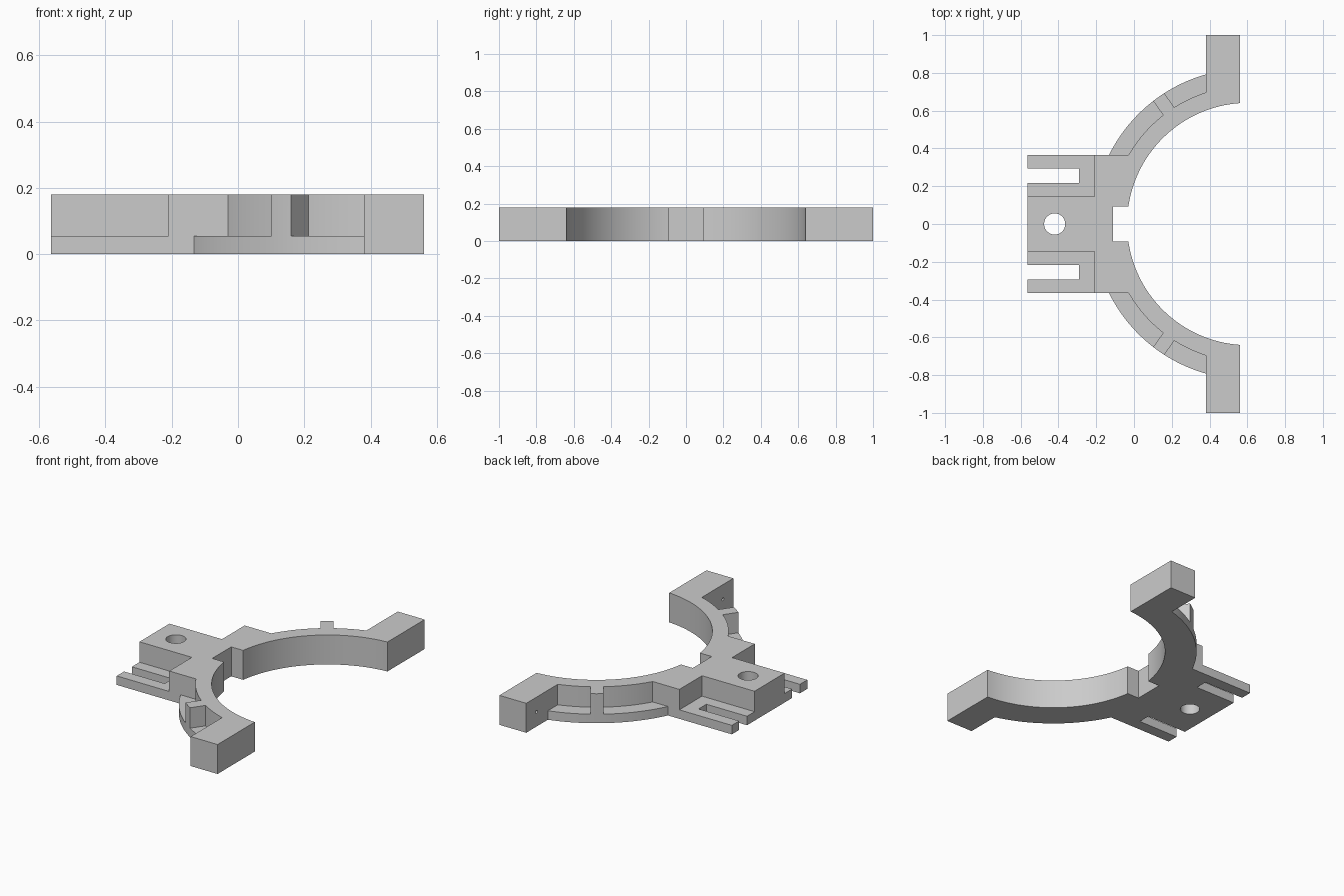
import bpy
import bmesh
from math import sin, cos, asin, acos, pi, radians
from mathutils import Matrix

if "Cube" in bpy.data.objects:
    bpy.data.objects.remove(bpy.data.objects["Cube"], do_unlink=True)

CX = 0.605                                # centre of the clamp ring
R_IN, R_MID, R_OUT, R_CUT = 0.6415, 0.7315, 0.823, 0.87
HEIGHT, LEDGE = 0.18, 0.055
BLOCK_Y, PAD_X, END_X, BACK_X = 0.364, 0.38, 0.562, -0.565
RIB, RIB_HALF = radians(125.2), 0.036

grey = bpy.data.materials.new("plain grey")
grey.use_nodes = True
grey.diffuse_color = (0.6, 0.6, 0.6, 1)
grey.node_tree.nodes["Principled BSDF"].inputs["Base Color"].default_value = (0.6, 0.6, 0.6, 1)


def arc(r, a, b, n=40):
    return [(CX + r * cos(a + (b - a) * i / n), r * sin(a + (b - a) * i / n))
            for i in range(n + 1)]


def flip(points):
    return [(x, -y) for x, y in reversed(points)]


def finish(name, bm):
    bmesh.ops.recalc_face_normals(bm, faces=bm.faces[:])
    mesh = bpy.data.meshes.new(name)
    bm.to_mesh(mesh)
    bm.free()
    mesh.materials.append(grey)
    obj = bpy.data.objects.new(name, mesh)
    bpy.context.collection.objects.link(obj)
    return obj


def prism(name, points, z0, z1):
    bm = bmesh.new()
    face = bm.faces.new([bm.verts.new((x, y, z0)) for x, y in points])
    top = bmesh.ops.extrude_face_region(bm, geom=[face])
    verts = [v for v in top["geom"] if isinstance(v, bmesh.types.BMVert)]
    bmesh.ops.translate(bm, verts=verts, vec=(0, 0, z1 - z0))
    return finish(name, bm)


def cylinder(name, r, depth, matrix, sides):
    bm = bmesh.new()
    bmesh.ops.create_cone(bm, cap_ends=True, segments=sides, radius1=r,
                          radius2=r, depth=depth, matrix=matrix)
    return finish(name, bm)


# Angles where straight edges meet the ring's circles
def at_x(r, x):
    return acos((x - CX) / r)


def at_block(r):
    return pi - asin(BLOCK_Y / r)


def at_rib(r, side):
    return RIB + side * asin(RIB_HALF / r)


# Whole outline: notch, inner arc, end pad, outer arc, slotted block
NOTCH_Y = 0.092
half = [(-0.11, NOTCH_Y)]
half += arc(R_IN, pi - asin(NOTCH_Y / R_IN), at_x(R_IN, END_X))
half += [(END_X, 1), (PAD_X, 1)]
half += arc(R_OUT, at_x(R_OUT, PAD_X), at_block(R_OUT))
half += [(BACK_X, BLOCK_Y), (BACK_X, 0.293), (-0.29, 0.293),
         (-0.29, 0.218), (BACK_X, 0.218)]
bracket = prism("clamp_bracket", half + flip(half), 0, HEIGHT)

# Recesses above the ledge on both sides of the rib, and the prong steps
nudge = radians(4)
block_pocket = arc(R_MID, at_block(R_MID), at_rib(R_MID, 1), 20)
block_pocket += arc(R_CUT, at_rib(R_CUT, 1), at_block(R_OUT) - nudge, 20)
block_pocket += arc(R_OUT, at_block(R_OUT), at_block(R_OUT), 1)[:1]
pad_pocket = arc(R_MID, at_x(R_MID, PAD_X), at_rib(R_MID, -1), 16)
pad_pocket += arc(R_CUT, at_rib(R_CUT, -1), at_x(R_OUT, PAD_X) + nudge, 16)
pad_pocket += arc(R_OUT, at_x(R_OUT, PAD_X), 0, 1)[:1]
prong_step = [(-0.7, 0.145), (-0.21, 0.145), (-0.21, 0.5), (-0.7, 0.5)]

cutters = []
for shape in (block_pocket, pad_pocket, prong_step):
    for points in (shape, flip(shape)):
        cutters.append(prism("recess_cutter", points, LEDGE, 0.3))

# Mounting hole and small blind holes in the pads
cutters.append(cylinder("hole_cutter", 0.056, 1, Matrix.Translation((-0.42, 0, 0)), 48))
for side in (1, -1):
    place = Matrix.Translation((PAD_X, side * 0.9, HEIGHT / 2)) @ Matrix.Rotation(pi / 2, 4, "Y")
    cutters.append(cylinder("pin_hole_cutter", 0.009, 0.1, place, 16))

bpy.context.view_layer.objects.active = bracket
bracket.select_set(True)
for cutter in cutters:
    cutter.hide_render = True
    mod = bracket.modifiers.new("cut", "BOOLEAN")
    mod.operation, mod.solver, mod.object = "DIFFERENCE", "EXACT", cutter
    bpy.ops.object.modifier_apply(modifier=mod.name)
    bpy.data.objects.remove(cutter, do_unlink=True)

bpy.ops.object.shade_smooth_by_angle(angle=radians(30))
